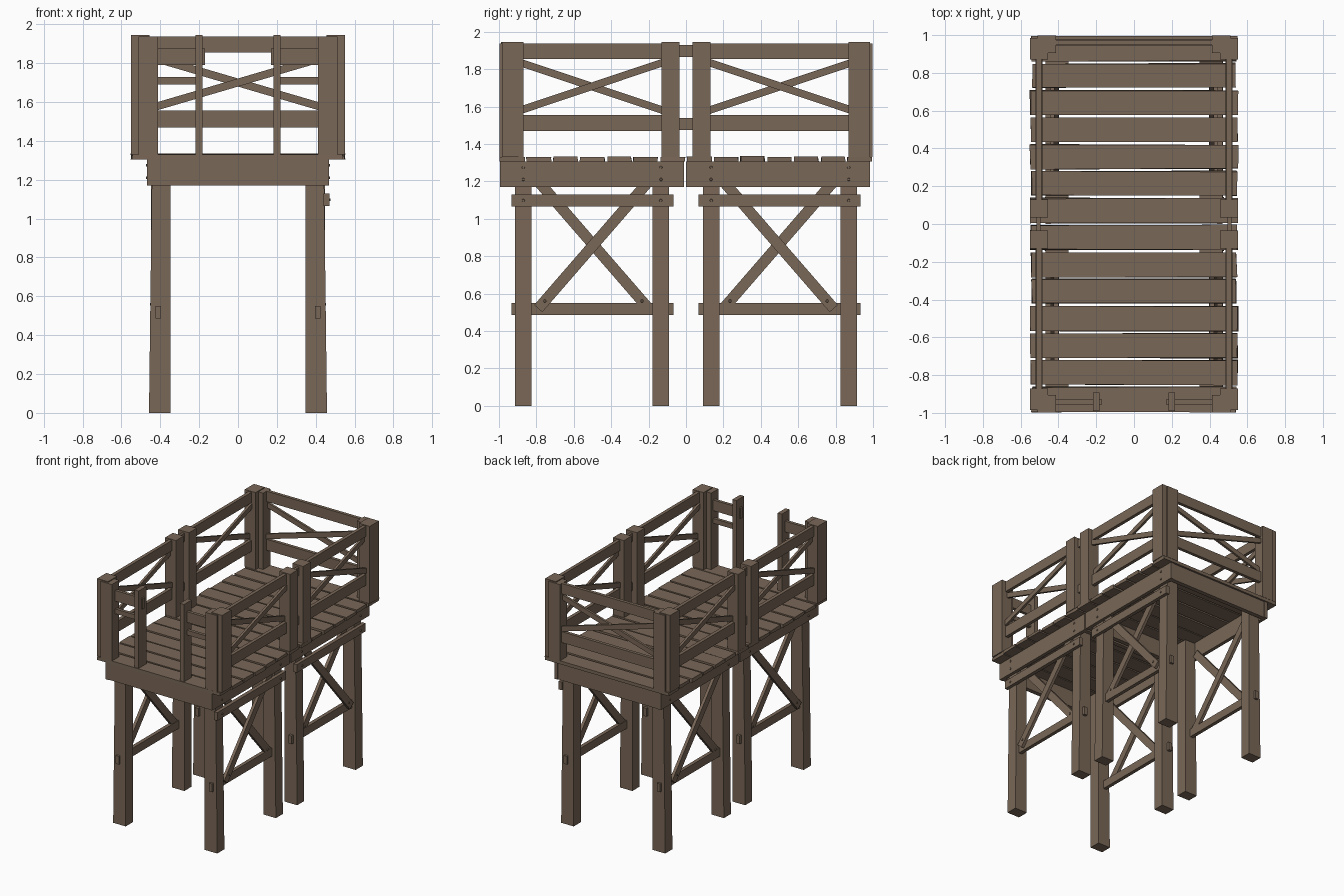
import bpy, bmesh, math, random
from mathutils import Matrix, Vector

if "Cube" in bpy.data.objects:
    bpy.data.objects.remove(bpy.data.objects["Cube"])

random.seed(4)
wood = bpy.data.materials.new("weathered_brown_wood")
wood.diffuse_color = (0.19, 0.135, 0.095, 1)
wood.use_nodes = True
wood.node_tree.nodes["Principled BSDF"].inputs["Base Color"].default_value = wood.diffuse_color


def finish(name, bm):
    me = bpy.data.meshes.new(name)
    bmesh.ops.recalc_face_normals(bm, faces=bm.faces[:])
    bm.to_mesh(me)
    bm.free()
    me.materials.append(wood)
    ob = bpy.data.objects.new(name, me)
    bpy.context.collection.objects.link(ob)
    return ob


def box(name, x, y, z, wobble=0.0):
    """Box from (min, max) ranges, with optional hand-cut unevenness."""
    bm = bmesh.new()
    bmesh.ops.create_cube(bm, size=1)
    for v in bm.verts:
        v.co = Vector([(r[0] + r[1]) / 2 + c * abs(r[1] - r[0])
                       for r, c in zip((x, y, z), v.co)])
        v.co += Vector((random.uniform(-wobble, wobble),
                        random.uniform(-wobble, wobble), 0))
    return finish(name, bm)


def bar(name, p, q, width, thick):
    """Diagonal bar from p to q, flat in the vertical plane holding both."""
    p, q = Vector(p), Vector(q)
    d = (q - p).normalized()
    side = Vector((0, 0, 1)).cross(d).normalized()
    up = d.cross(side)
    rot = Matrix((d, side, up)).transposed().to_4x4()
    bm = bmesh.new()
    bmesh.ops.create_cube(bm, size=1)
    bmesh.ops.scale(bm, vec=((q - p).length, thick, width), verts=bm.verts)
    bmesh.ops.transform(bm, matrix=Matrix.Translation((p + q) / 2) @ rot, verts=bm.verts)
    return finish(name, bm)


def span(s, a, b):
    return tuple(sorted((s * a, s * b)))


def nail(x, y, z, s):
    bm = bmesh.new()
    bmesh.ops.create_cone(bm, cap_ends=True, segments=6, radius1=0.009, radius2=0.007, depth=0.008)
    bmesh.ops.transform(bm, matrix=Matrix.Translation((x, y, z))
                        @ Matrix.Rotation(s * math.pi / 2, 4, 'Y'), verts=bm.verts)
    finish("nail", bm)


# Deck planks
for i in range(14):
    c = -0.929 + i * 0.1429
    e = random.uniform(0.538, 0.55)
    box("deck_plank", (-e, e), (c - 0.065, c + 0.065),
        (1.305, 1.332 + random.uniform(-0.003, 0.003)), 0.004)

# Cross beams under both ends of each deck section
for y in ((-0.99, -0.955), (-0.05, -0.015), (0.002, 0.037), (0.945, 0.98)):
    box("cross_beam", (-0.465, 0.468), y, (1.17, 1.305))

for sx in (-1, 1):
    # Side beams
    for y in ((-0.995, -0.012), (0.0, 0.985)):
        box("side_beam", span(sx, 0.44, 0.468), y, (1.17, 1.305))

    for sy in (-1, 1):
        # Legs, a little thicker at the foot
        for a, b in ((0.825, 0.915), (0.09, 0.178)):
            leg = box("leg", span(sx, 0.348, 0.442), span(sy, a, b), (0, 1.3))
            for v in leg.data.vertices:
                if v.co.z < 0.1 and abs(v.co.x) > 0.4:
                    v.co.x += sx * 0.016
            for z in (1.21, 1.275):
                nail(sx * 0.47, sy * (a + b) / 2, z, sx)

        # Lower tie, upper tie (right side only) and crossed leg braces
        box("lower_tie", span(sx, 0.396, 0.425), span(sy, 0.068, 0.932), (0.485, 0.55))
        if sx > 0:
            box("upper_tie", (0.44, 0.47), span(sy, 0.068, 0.932), (1.065, 1.13))
            for y in (0.135, 0.87):
                nail(0.472, sy * y, 1.097, 1)
        for k, (y0, y1) in enumerate(((0.79, 0.2), (0.2, 0.79))):
            x = sx * (0.412 + 0.024 * k)
            bar("leg_brace", (x, sy * y0, 1.2), (x, sy * y1, 0.52), 0.058, 0.024)
            nail(x + sx * 0.014, sy * (0.235 if k == 0 else 0.755), 0.56, sx)

        # Railing posts: doubled at the corners, single in the middle
        box("corner_post_side", span(sx, 0.455, 0.55), span(sy, 0.87, 0.985), (1.33, 1.945))
        box("corner_post_end", span(sx, 0.412, 0.512), span(sy, 0.905, 0.997), (1.33, 1.938))
        box("middle_post", span(sx, 0.455, 0.55), span(sy, 0.034, 0.13), (1.33, 1.945))

        # Side rails and crossed rail braces
        for z in ((1.855, 1.938), (1.468, 1.555)):
            box("side_rail", span(sx, 0.49, 0.517), span(sy, 0.04, 0.95), z)
        for k, (z0, z1) in enumerate(((1.565, 1.85), (1.85, 1.565))):
            x = sx * (0.494 + 0.018 * k)
            bar("side_rail_brace", (x, sy * 0.08, z0), (x, sy * 0.93, z1), 0.04, 0.018)

    # Links joining the two railing sections
    for z in ((1.865, 1.93), (1.475, 1.54)):
        box("rail_link", span(sx, 0.495, 0.515), (-0.036, 0.036), z)

    # Front entrance: gate post and short rails
    box("gate_post", span(sx, 0.182, 0.218), (-0.99, -0.893), (1.33, 1.945))
    box("gate_upper_rail", span(sx, 0.17, 0.45), (-0.955, -0.93), (1.79, 1.875))
    box("gate_lower_rail", span(sx, 0.19, 0.45), (-0.955, -0.93), (1.69, 1.728))

# Back rails and crossed braces
for z in ((1.855, 1.938), (1.468, 1.555)):
    box("back_rail", (-0.48, 0.48), (0.948, 0.974), z)
for k, s in enumerate((-1, 1)):
    y = 0.952 + 0.018 * k
    bar("back_rail_brace", (-0.46, y, 1.7 + s * 0.135), (0.46, y, 1.7 - s * 0.135), 0.04, 0.018)
